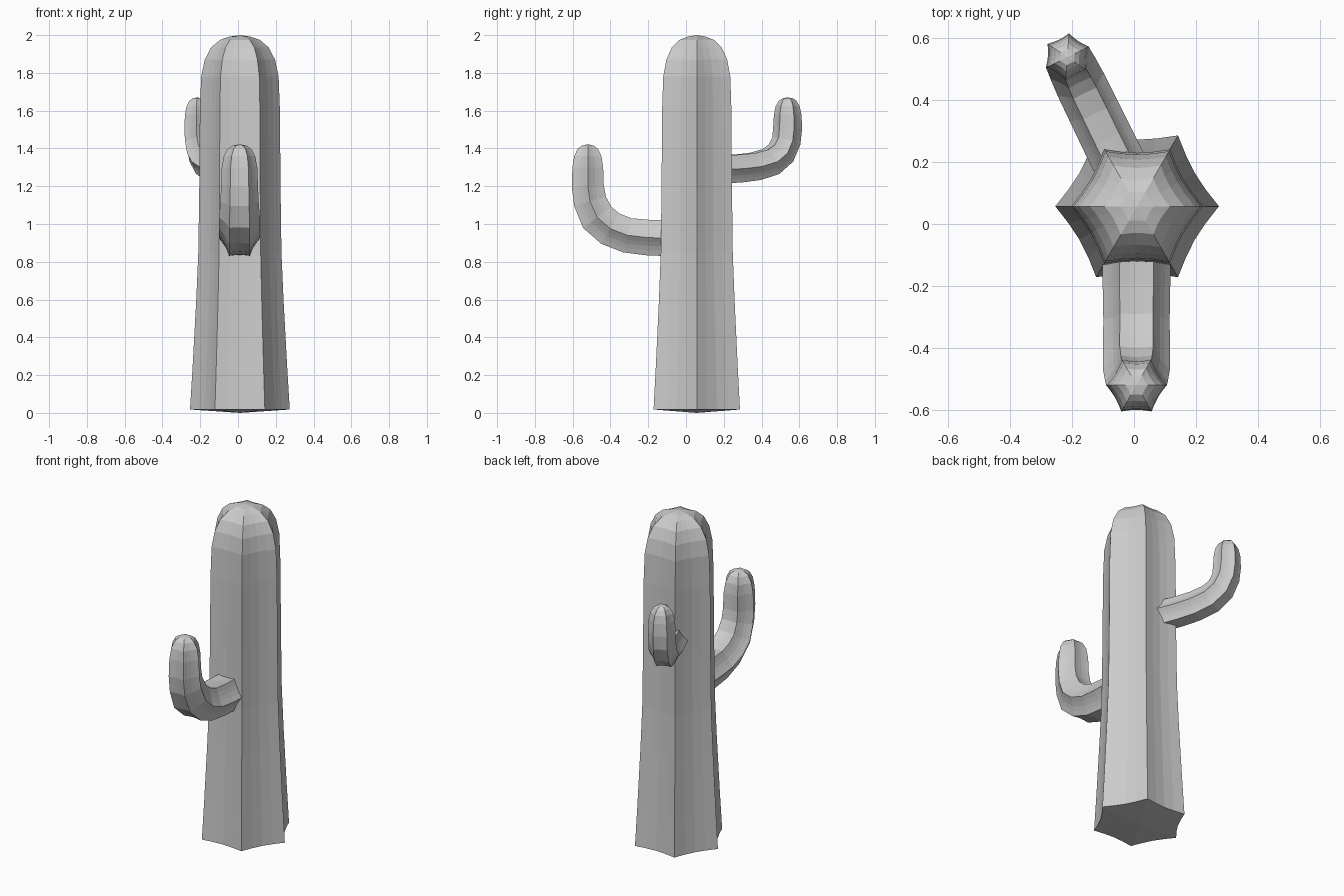
import bpy, bmesh
from math import sin, cos, pi
from mathutils import Vector

if "Cube" in bpy.data.objects:
    bpy.data.objects.remove(bpy.data.objects["Cube"])

RIBS, SPLIT = 6, 4   # ridges, facets between neighbouring ridges
N = RIBS * SPLIT
UP = Vector((0, 0, 1))


def star(i, depth):
    """Unit ribbed hexagon: sharp ridges with shallow concave sides."""
    k, t = divmod(i, SPLIT)
    t /= SPLIT
    a, b = k * 2 * pi / RIBS, (k + 1) * 2 * pi / RIBS
    x = cos(a) * (1 - t) + cos(b) * t
    y = sin(a) * (1 - t) + sin(b) * t
    f = 1 - depth * sin(pi * t)
    return x * f, y * f


def ribbed_limb(name, origin, heading, stations, start, tip, depth=0.06):
    """Sweep the ribbed section along (distance out, height, radius) stations."""
    h = Vector((heading[0], heading[1], 0)).normalized()
    side = h.cross(UP)
    base = Vector((origin[0], origin[1], 0))
    pts = [base + h * s + UP * z for s, z, r in stations]
    bm = bmesh.new()
    rings = []
    for j, p in enumerate(pts):
        tan = (pts[min(j + 1, len(pts) - 1)] - pts[max(j - 1, 0)]).normalized()
        up = side.cross(tan).normalized()
        r = stations[j][2]
        ring = []
        for i in range(N):
            x, y = star(i, depth)
            ring.append(bm.verts.new(p + (side * x + up * y) * r))
        rings.append(ring)
    for a, b in zip(rings, rings[1:]):
        for i in range(N):
            k = (i + 1) % N
            bm.faces.new((a[i], a[k], b[k], b[i]))
    # closing fans at both ends
    for ring, (s, z) in ((rings[0], start), (rings[-1], tip)):
        c = bm.verts.new(base + h * s + UP * z)
        for i in range(N):
            bm.faces.new((ring[i], ring[(i + 1) % N], c))
    bmesh.ops.recalc_face_normals(bm, faces=bm.faces)
    me = bpy.data.meshes.new(name)
    bm.to_mesh(me)
    bm.free()
    ob = bpy.data.objects.new(name, me)
    bpy.context.collection.objects.link(ob)
    return ob


# trunk: flared base, domed top
ribbed_limb("trunk", (0.01, 0.057), (0, 1),
            [(0, 0.018, 0.264), (0, 0.25, 0.25), (0, 0.6, 0.231), (0, 0.85, 0.22),
             (0, 1.2, 0.215), (0, 1.6, 0.212), (0, 1.78, 0.205), (0, 1.87, 0.186),
             (0, 1.935, 0.152), (0, 1.975, 0.105), (0, 1.992, 0.055)],
            (0, 0.0), (0, 2.0))

# lower front arm
ribbed_limb("front_arm", (0.008, 0), (0, -1),
            [(0.08, 0.925, 0.11), (0.2, 0.928, 0.109), (0.31, 0.94, 0.107),
             (0.40, 0.975, 0.108), (0.47, 1.035, 0.108), (0.508, 1.12, 0.101),
             (0.52, 1.2, 0.098), (0.52, 1.3, 0.094), (0.52, 1.36, 0.083),
             (0.52, 1.398, 0.062), (0.52, 1.415, 0.037)],
            (0.08, 0.925), (0.52, 1.422))

# upper back arm
ribbed_limb("back_arm", (-0.035, 0.17), (-0.44, 0.9),
            [(0.0, 1.288, 0.086), (0.12, 1.294, 0.085), (0.22, 1.305, 0.084),
             (0.31, 1.33, 0.083), (0.37, 1.375, 0.08), (0.402, 1.44, 0.077),
             (0.41, 1.51, 0.077), (0.41, 1.58, 0.073), (0.41, 1.625, 0.063),
             (0.41, 1.653, 0.046), (0.41, 1.666, 0.027)],
            (0.0, 1.288), (0.41, 1.67))
